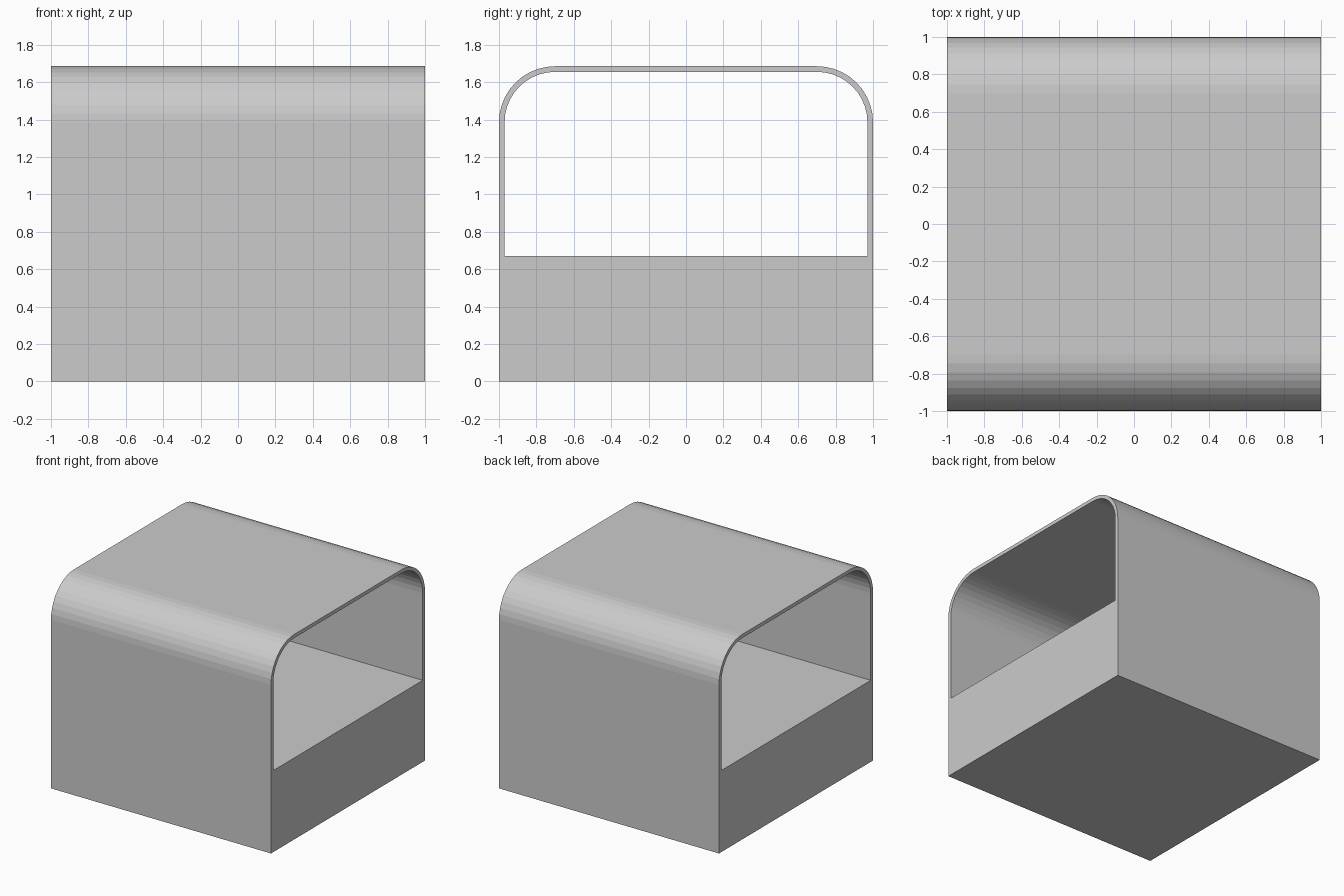
import bpy, bmesh
from math import sin, cos, pi

if "Cube" in bpy.data.objects:
    bpy.data.objects.remove(bpy.data.objects["Cube"])

HALF, TOP, FLOOR = 1.0, 1.685, 0.67
WALL, RADIUS, STEPS = 0.03, 0.30, 10


def arch(half, bottom, top, radius):
    """(y, z) outline: square bottom corners, rounded top corners."""
    right = [(half, bottom)]
    for i in range(STEPS + 1):
        a = pi / 2 * i / STEPS
        right.append((half - radius + radius * cos(a), top - radius + radius * sin(a)))
    return right + [(-y, z) for y, z in reversed(right)]


outer = arch(HALF, 0, TOP, RADIUS)
inner = arch(HALF - WALL, FLOOR, TOP - WALL, RADIUS - WALL)

# Open-ended shell: outer skin, tunnel and two end rims on a solid base
bm = bmesh.new()
rings = [[bm.verts.new((x, y, z)) for y, z in outline]
         for x, outline in ((-HALF, outer), (HALF, outer), (HALF, inner), (-HALF, inner))]
n = len(outer)
for k in range(4):
    a, b = rings[k], rings[(k + 1) % 4]
    for i in range(n):
        j = (i + 1) % n
        bm.faces.new((a[i], a[j], b[j], b[i]))
bmesh.ops.recalc_face_normals(bm, faces=bm.faces)

mesh = bpy.data.meshes.new("tunnel_housing")
bm.to_mesh(mesh)
bm.free()
housing = bpy.data.objects.new("tunnel_housing", mesh)
bpy.context.collection.objects.link(housing)
